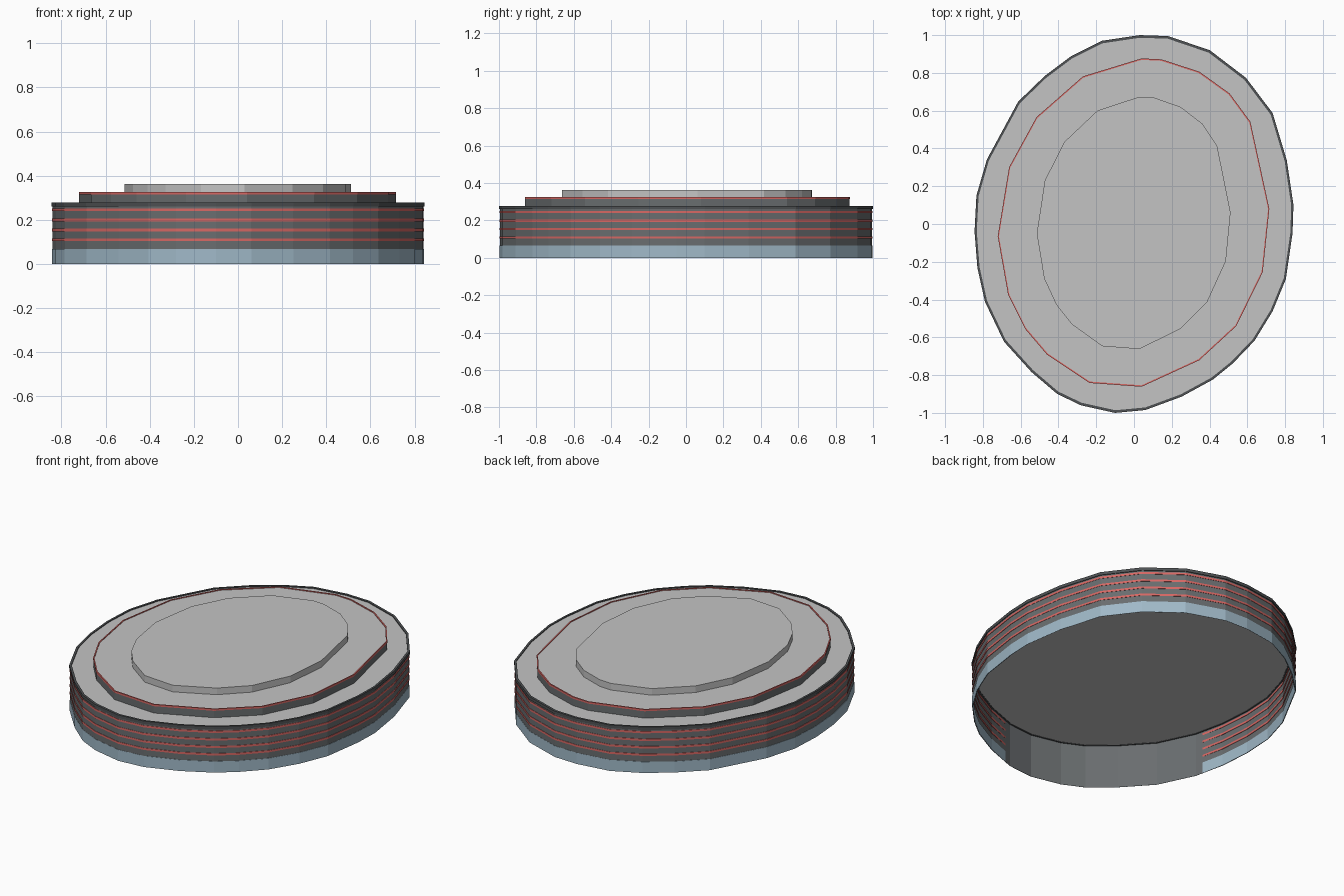
import bpy

cube = bpy.data.objects.get("Cube")
if cube:
    bpy.data.objects.remove(cube, do_unlink=True)


def srgb_to_linear(value):
    value /= 255
    return value / 12.92 if value < 0.04 else ((value + 0.055) / 1.055) ** 2.4


def make_material(name, rgb):
    material = bpy.data.materials.new(name)
    colour = [srgb_to_linear(channel) for channel in rgb] + [1]
    material.use_nodes = True
    material.diffuse_color = colour
    shader = next(node for node in material.node_tree.nodes if node.type == 'BSDF_PRINCIPLED')
    shader.inputs["Base Color"].default_value = colour
    return material


wall_grey = make_material("wall grey", (105, 109, 111))
rim_grey = make_material("rim charcoal", (78, 81, 83))
roof_grey = make_material("roof light grey", (196, 196, 196))
stripe_red = make_material("stripe red", (216, 104, 100))
base_blue = make_material("base pale blue", (160, 185, 200))

# Faceted oval outlines, clockwise from the back
OUTER = [(.03, .995), (.18, .99), (.4, .915), (.59, .77), (.73, .585), (.805, .335),
         (.84, .1), (.835, -.05), (.8, -.29), (.73, -.46), (.635, -.615), (.52, -.735),
         (.415, -.82), (.25, -.91), (.06, -.98), (-.1, -.995), (-.28, -.955),
         (-.405, -.895), (-.54, -.78), (-.685, -.62), (-.785, -.41), (-.825, -.23),
         (-.84, -.04), (-.83, .15), (-.775, .34), (-.61, .645), (-.47, .78),
         (-.33, .885), (-.17, .965)]
MIDDLE = [(.04, .875), (.145, .87), (.345, .805), (.505, .69), (.615, .54), (.715, .08),
          (.68, -.255), (.54, -.54), (.345, -.72), (.04, -.86), (-.235, -.84),
          (-.46, -.69), (-.575, -.555), (-.665, -.375), (-.72, -.065), (-.66, .3),
          (-.515, .565), (-.27, .78)]
UPPER = [(x * .715, y * .77) for x, y in MIDDLE]


def make_object(name, verts, faces, materials, indices=None):
    mesh = bpy.data.meshes.new(name)
    mesh.from_pydata(verts, [], faces)
    for material in materials:
        mesh.materials.append(material)
    if indices:
        mesh.polygons.foreach_set("material_index", indices)
    mesh.update()
    obj = bpy.data.objects.new(name, mesh)
    bpy.context.collection.objects.link(obj)
    return obj


def loop_at(outline, scale, z):
    return [(x * scale, y * scale, z) for x, y in outline]


def bridge(lower, upper, count):
    """Quads joining two loops, facing outwards for a clockwise outline."""
    return [(lower + (i + 1) % count, lower + i, upper + i, upper + (i + 1) % count)
            for i in range(count)]


def sheet(name, outline, z0, z1, material):
    n = len(outline)
    verts = loop_at(outline, 1, z0) + loop_at(outline, 1, z1)
    return make_object(name, verts, bridge(0, n, n), [material])


def slab(name, outline, z0, z1, side, cap):
    n = len(outline)
    verts = loop_at(outline, 1, z0) + loop_at(outline, 1, z1)
    faces = bridge(0, n, n) + [tuple(range(n)), tuple(range(2 * n - 1, n - 1, -1))]
    return make_object(name, verts, faces, [side, cap], [0] * n + [1, 1])


def ring(name, outline, z0, z1, inner, outer, material):
    """Closed band; inner is one scale for each outline point."""
    n = len(outline)
    inside = [(x * s, y * s) for (x, y), s in zip(outline, inner)]
    verts = (loop_at(outline, outer, z0) + loop_at(outline, outer, z1)
             + loop_at(inside, 1, z1) + loop_at(inside, 1, z0))
    faces = []
    for a in range(4):
        faces += bridge(a * n, (a + 1) % 4 * n, n)
    return make_object(name, verts, faces, [material])


# Open-bottomed main wall
sheet("main_wall", OUTER, 0, .265, wall_grey)

# Blue base and red stripes, which show through the wall on two opposite arcs
count = len(OUTER)
through = [.997 if 7 <= i % 14 <= 13 else 1.001 for i in range(count)]
ring("base_band", OUTER, 0, .067, through, 1.002, base_blue)
for number, z in enumerate((.109, .154, .199, .245), 1):
    ring(f"wall_stripe_{number}", OUTER, z - .006, z + .006, through, 1.003, stripe_red)

# Main roof and its raised dark edge
slab("main_roof", OUTER, .262, .273, rim_grey, roof_grey)
ring("main_roof_rim", OUTER, .26, .278, [.991] * count, 1.005, rim_grey)

# Middle tier with red edging
slab("middle_tier", MIDDLE, .272, .322, wall_grey, roof_grey)
ring("middle_tier_edging", MIDDLE, .315, .326, [.993] * len(MIDDLE), 1.002, stripe_red)

# Upper tier
slab("upper_tier", UPPER, .321, .362, roof_grey, roof_grey)
